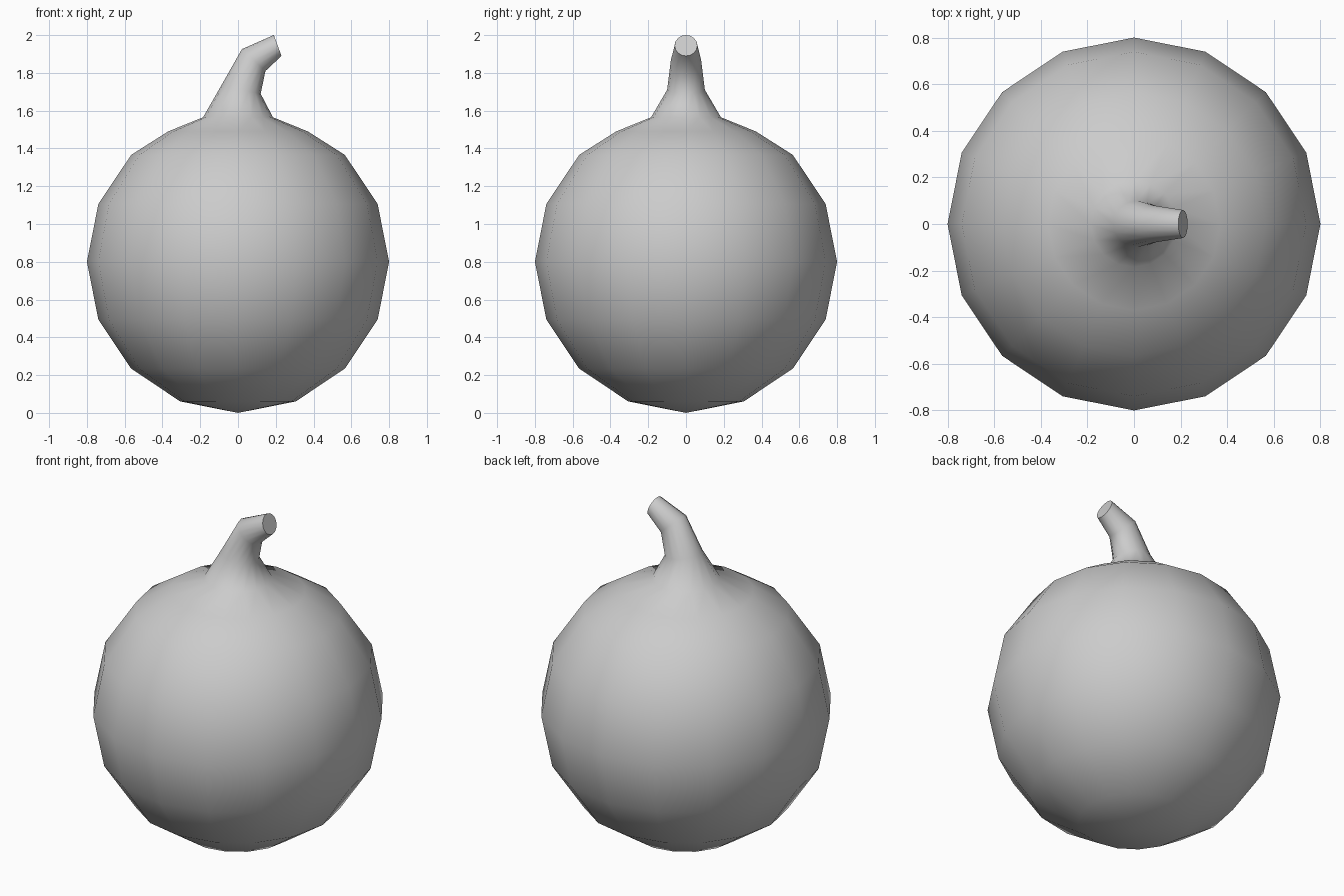
import bpy, bmesh
from math import sin, cos, pi, radians
from mathutils import Vector

if "Cube" in bpy.data.objects:
    bpy.data.objects.remove(bpy.data.objects["Cube"])

SIDES = 16
bm = bmesh.new()


def ring(cx, z, r, tilt=0.0, ry=None):
    """Ring of vertices centred on (cx, 0, z), tilted about y (right side dips)."""
    ry = r if ry is None else ry
    out = []
    for i in range(SIDES):
        a = 2 * pi * i / SIDES
        u = r * cos(a)
        out.append(bm.verts.new((cx + u * cos(tilt), ry * sin(a), z - u * sin(tilt))))
    return out


# round body: rings from the bottom pole up to the shoulder
rings = [ring(0, 0.8 - 0.8 * cos(k * pi / 8), 0.8 * sin(k * pi / 8)) for k in range(1, 7)]
rings.append(ring(0, 1.49, 0.37))
rings.append(ring(0, 1.565, 0.185))

# bent stem: centre x, centre z, radius, tilt, depth radius
for cx, z, r, tilt, ry in [(0.015, 1.71, 0.107, 11, 0.1),
                           (0.083, 1.868, 0.085, 43, 0.08),
                           (0.21, 1.945, 0.059, 70, 0.06)]:
    rings.append(ring(cx, z, r, radians(tilt), ry))

# skin the rings
for a, b in zip(rings, rings[1:]):
    for i in range(SIDES):
        j = (i + 1) % SIDES
        bm.faces.new((a[i], a[j], b[j], b[i]))

# bottom pole and stem end
pole = bm.verts.new((0, 0, 0))
for i in range(SIDES):
    bm.faces.new((pole, rings[0][(i + 1) % SIDES], rings[0][i]))
bm.faces.new(rings[-1])
bmesh.ops.recalc_face_normals(bm, faces=bm.faces[:])

mesh = bpy.data.meshes.new("gourd_with_stem")
bm.to_mesh(mesh)
bm.free()
gourd = bpy.data.objects.new("gourd_with_stem", mesh)
bpy.context.collection.objects.link(gourd)
bpy.context.view_layer.objects.active = gourd
gourd.select_set(True)
bpy.ops.object.shade_smooth_by_angle(angle=radians(60))
